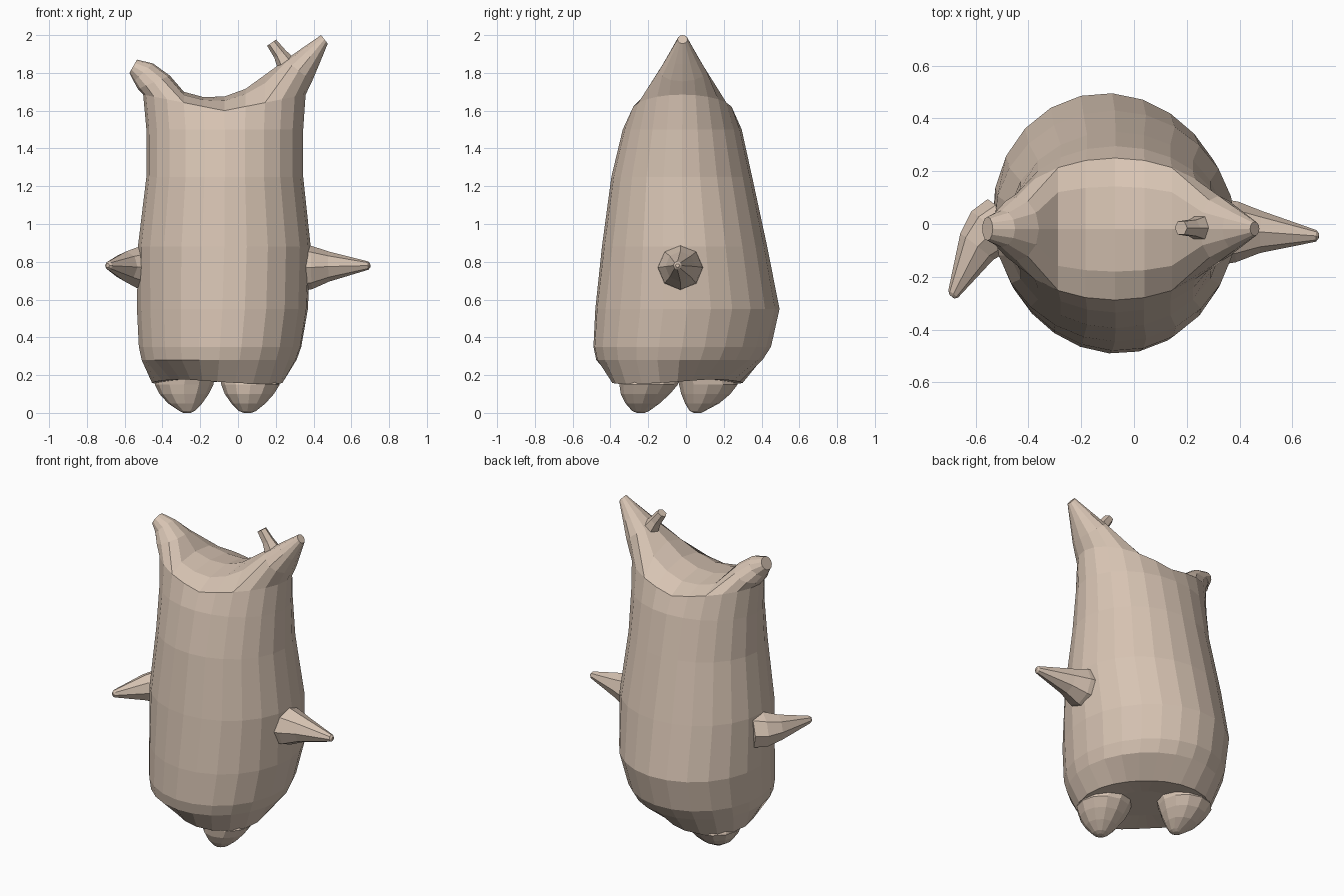
import bpy, bmesh
from math import cos, sin, pi, radians
from mathutils import Vector

if "Cube" in bpy.data.objects:
    bpy.data.objects.remove(bpy.data.objects["Cube"])

tan = bpy.data.materials.new("tan")
tan.diffuse_color = (0.68, 0.55, 0.45, 1)
tan.use_nodes = True
tan.node_tree.nodes["Principled BSDF"].inputs["Base Color"].default_value = tan.diffuse_color


def bridge(bm, a, b):
    """Quads between two closed vertex loops of equal length."""
    n = len(a)
    for i in range(n):
        j = (i + 1) % n
        bm.faces.new((a[i], a[j], b[j], b[i]))


def finish(name, bm):
    bmesh.ops.recalc_face_normals(bm, faces=bm.faces)
    mesh = bpy.data.meshes.new(name)
    bm.to_mesh(mesh)
    bm.free()
    mesh.materials.append(tan)
    bpy.context.collection.objects.link(bpy.data.objects.new(name, mesh))


def ellipse(center, u, v, n):
    c, u, v = Vector(center), Vector(u), Vector(v)
    return [c + u * cos(2 * pi * i / n) + v * sin(2 * pi * i / n) for i in range(n)]


def loft(name, rings):
    """Skin a list of closed point rings and cap both ends."""
    bm = bmesh.new()
    loops = [[bm.verts.new(p) for p in ring] for ring in rings]
    for a, b in zip(loops, loops[1:]):
        bridge(bm, a, b)
    bm.faces.new(loops[0])
    bm.faces.new(loops[-1])
    finish(name, bm)


def limb(name, path, n):
    """Tapered tube; path holds (centre, radius)."""
    axis = (Vector(path[-1][0]) - Vector(path[0][0])).normalized()
    side = axis.cross((0, 1, 0)).normalized()
    other = axis.cross(side)
    loft(name, [ellipse(c, side * r, other * r, n) for c, r in path])


# Sack-shaped body: z, x min, x max, y min, y max, bulge along the feet diagonal
N = 24
rows = [
    (0.28, -0.51, 0.31, -0.475, 0.405, 0.04),
    (0.35, -0.525, 0.335, -0.49, 0.45, 0.04),
    (0.55, -0.535, 0.37, -0.48, 0.495, 0.03),
    (0.88, -0.53, 0.385, -0.445, 0.43, 0.01),
    (1.25, -0.485, 0.345, -0.395, 0.35, 0),
    (1.50, -0.485, 0.345, -0.335, 0.295, 0),
    (1.60, -0.502, 0.358, -0.288, 0.25, 0),
]
bm = bmesh.new()
rings = []
for z, a, b, c, d, bulge in rows:
    mid = Vector(((a + b) / 2, (c + d) / 2, z))
    ring = ellipse(mid, ((b - a) / 2, 0, 0), (0, (d - c) / 2, 0), N)
    rings.append([mid + (p - mid) * (1 - bulge * sin(4 * pi * i / N))
                  for i, p in enumerate(ring)])
for i, p in enumerate(rings[-1]):            # rim rises toward both horns
    p.z += 0.085 * abs(cos(2 * pi * i / N))

# Underside narrows across the diagonal line between the feet
mid = Vector((-0.11, -0.045, 0.165))
bottom = []
for i in range(N):
    t = radians(360 * i / N)
    r = 0.33 - 0.055 * sin(2 * t)
    bottom.append(mid + Vector((r * cos(t), r * sin(t), 0.012 * sin(2 * t))))
inner = [mid + (p - mid) * 0.5 + Vector((0, 0, 0.015)) for p in bottom]
loops = [[bm.verts.new(p) for p in ring] for ring in [inner, bottom] + rings]
for a, b in zip(loops, loops[1:]):
    bridge(bm, a, b)
bm.faces.new(loops[0])
rim = loops[-1]

# Saddle strips across the top, from the right horn base to the left one
ridge_z = [1.79, 1.715, 1.675, 1.672, 1.70]
strips = []
for k, z in enumerate(ridge_z):
    back, front = rim[4 + k], rim[N - 4 - k]
    strip = [back]
    for f, lift in ((0.2, 0.7), (0.5, 1), (0.8, 0.7)):
        p = back.co.lerp(front.co, f)
        p.z += (z - p.z) * lift
        strip.append(bm.verts.new(p))
    strips.append(strip + [front])
for a, b in zip(strips, strips[1:]):
    for i in range(4):
        bm.faces.new((a[i], a[i + 1], b[i + 1], b[i]))

# Horns: outer edge x, z, inner edge x, z, half depth
right = [(0.392, 1.755, 0.25, 1.868, 0.125), (0.43, 1.845, 0.335, 1.928, 0.08),
         (0.475, 1.955, 0.44, 2.00, 0.027)]
left = [(-0.53, 1.715, -0.36, 1.785, 0.12), (-0.552, 1.755, -0.45, 1.85, 0.07),
        (-0.575, 1.80, -0.535, 1.87, 0.045)]
base_r = [rim[i] for i in range(5)] + strips[0][1:4] + [rim[i] for i in range(-4, 0)]
base_l = [rim[12 - i] for i in range(5)] + strips[-1][1:4] + [rim[12 + i] for i in (4, 3, 2, 1)]
for loop, horn in ((base_r, right), (base_l, left)):
    for a, b, c, d, r in horn:
        pts = ellipse(((a + c) / 2, -0.018, (b + d) / 2), ((a - c) / 2, 0, (b - d) / 2), (0, r, 0), 12)
        nxt = [bm.verts.new(p) for p in pts]
        bridge(bm, loop, nxt)
        loop = nxt
    bm.faces.new(loop)
finish("horned_body", bm)

# Small peg on the taller horn
limb("horn_peg", [((0.25, -0.015, 1.855), 0.05), ((0.222, -0.015, 1.90), 0.036),
                  ((0.178, -0.015, 1.96), 0.029)], 6)

# Pointed arms
limb("right_arm", [((0.30, -0.03, 0.77), 0.13), ((0.39, -0.03, 0.77), 0.115),
                   ((0.48, -0.03, 0.775), 0.08), ((0.69, -0.045, 0.78), 0.022),
                   ((0.70, -0.045, 0.78), 0.01)], 8)
limb("left_arm", [((-0.46, 0.02, 0.77), 0.12), ((-0.53, -0.02, 0.77), 0.11),
                  ((-0.595, -0.085, 0.775), 0.08), ((-0.685, -0.265, 0.78), 0.023),
                  ((-0.69, -0.275, 0.78), 0.012)], 8)

# Stubby feet: x, y, z, radius
feet = {
    "front_foot": [(0.045, -0.17, 0.25, 0.15), (0.066, -0.198, 0.15, 0.155),
                   (0.06, -0.215, 0.10, 0.13), (0.055, -0.23, 0.05, 0.09),
                   (0.05, -0.24, 0.01, 0.045), (0.05, -0.24, 0, 0.02)],
    "back_foot": [(-0.265, 0.09, 0.25, 0.15), (-0.285, 0.118, 0.15, 0.155),
                  (-0.285, 0.105, 0.10, 0.13), (-0.28, 0.085, 0.05, 0.09),
                  (-0.27, 0.06, 0.01, 0.04), (-0.27, 0.06, 0, 0.02)],
}
for name, path in feet.items():
    loft(name, [ellipse((x, y, z), (r, 0, 0), (0, r, 0), 12) for x, y, z, r in path])
